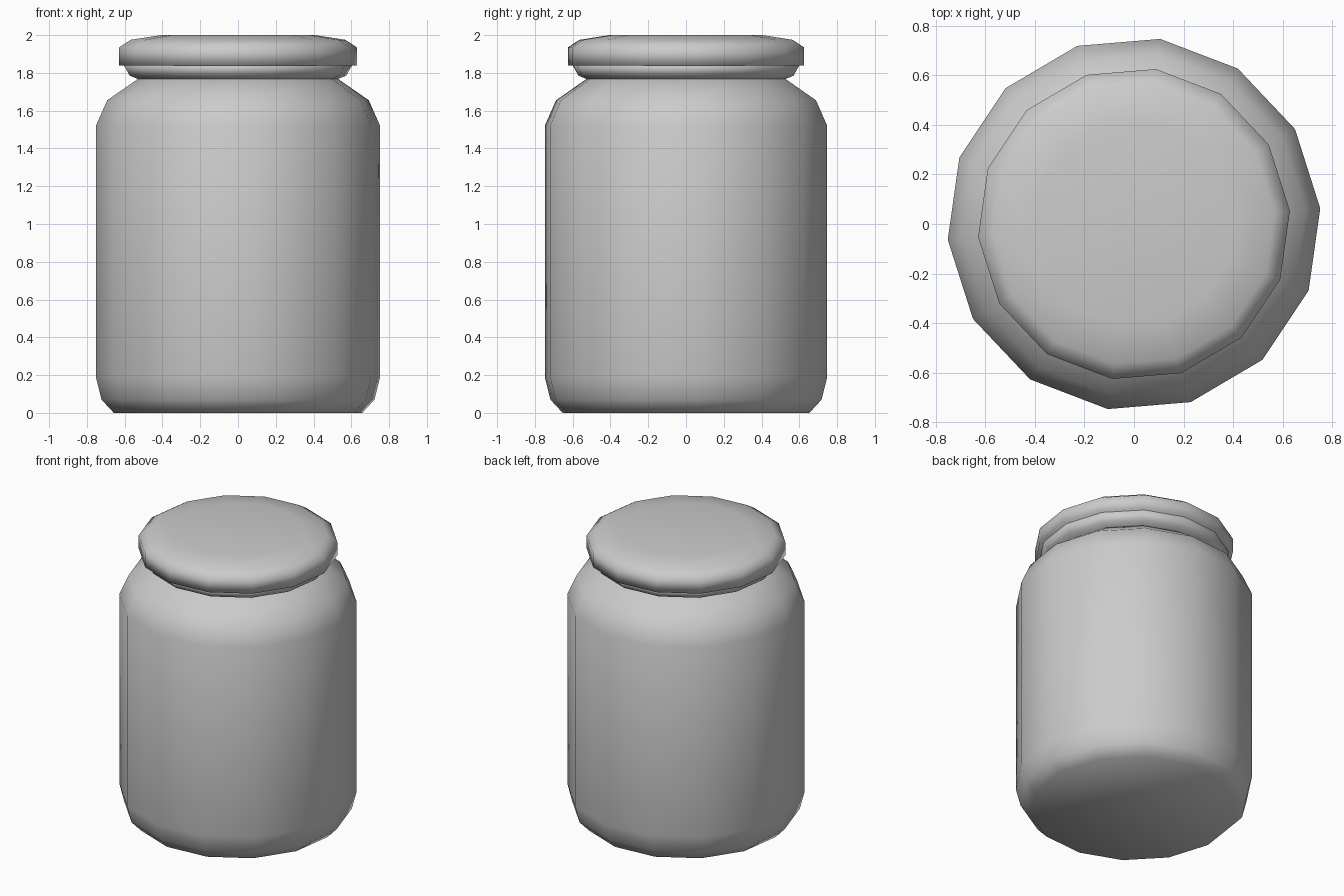
import bpy, bmesh
from math import cos, sin, tau, radians

SIDES = 14
PHASE = radians(4.8)

cube = bpy.data.objects.get("Cube")
if cube:
    bpy.data.objects.remove(cube, do_unlink=True)

grey = bpy.data.materials.new("plain_grey")
grey.use_nodes = True
GREY = (0.6, 0.6, 0.6, 1)
grey.diffuse_color = GREY
grey.node_tree.nodes["Principled BSDF"].inputs["Base Color"].default_value = GREY


def lathe(name, profile):
    """Turn a (radius, height) profile, bottom to top, into a capped smooth solid."""
    bm = bmesh.new()
    angles = [PHASE + tau * i / SIDES for i in range(SIDES)]
    rings = [[bm.verts.new((r * cos(a), r * sin(a), z)) for a in angles]
             for r, z in profile]
    for low, high in zip(rings, rings[1:]):
        for i in range(SIDES):
            j = (i + 1) % SIDES
            bm.faces.new((low[i], low[j], high[j], high[i]))
    bm.faces.new(rings[0][::-1])
    bm.faces.new(rings[-1])
    for face in bm.faces:
        face.smooth = True
    mesh = bpy.data.meshes.new(name)
    bm.to_mesh(mesh)
    bm.free()
    mesh.materials.append(grey)
    obj = bpy.data.objects.new(name, mesh)
    bpy.context.collection.objects.link(obj)
    return obj


# Body: chamfered base, straight wall, sloping shoulder
lathe("jar_body", [(0.66, 0), (0.725, 0.07), (0.755, 0.19), (0.755, 1.52),
                   (0.695, 1.655), (0.5, 1.79)])

# Neck ring: narrow band flaring up under the lid
lathe("neck_ring", [(0.5, 1.755), (0.575, 1.785), (0.606, 1.84), (0.55, 1.86)])

# Lid: short upright rim with a rounded top edge
lathe("lid", [(0.632, 1.84), (0.632, 1.935), (0.57, 1.975), (0.41, 2.0)])
